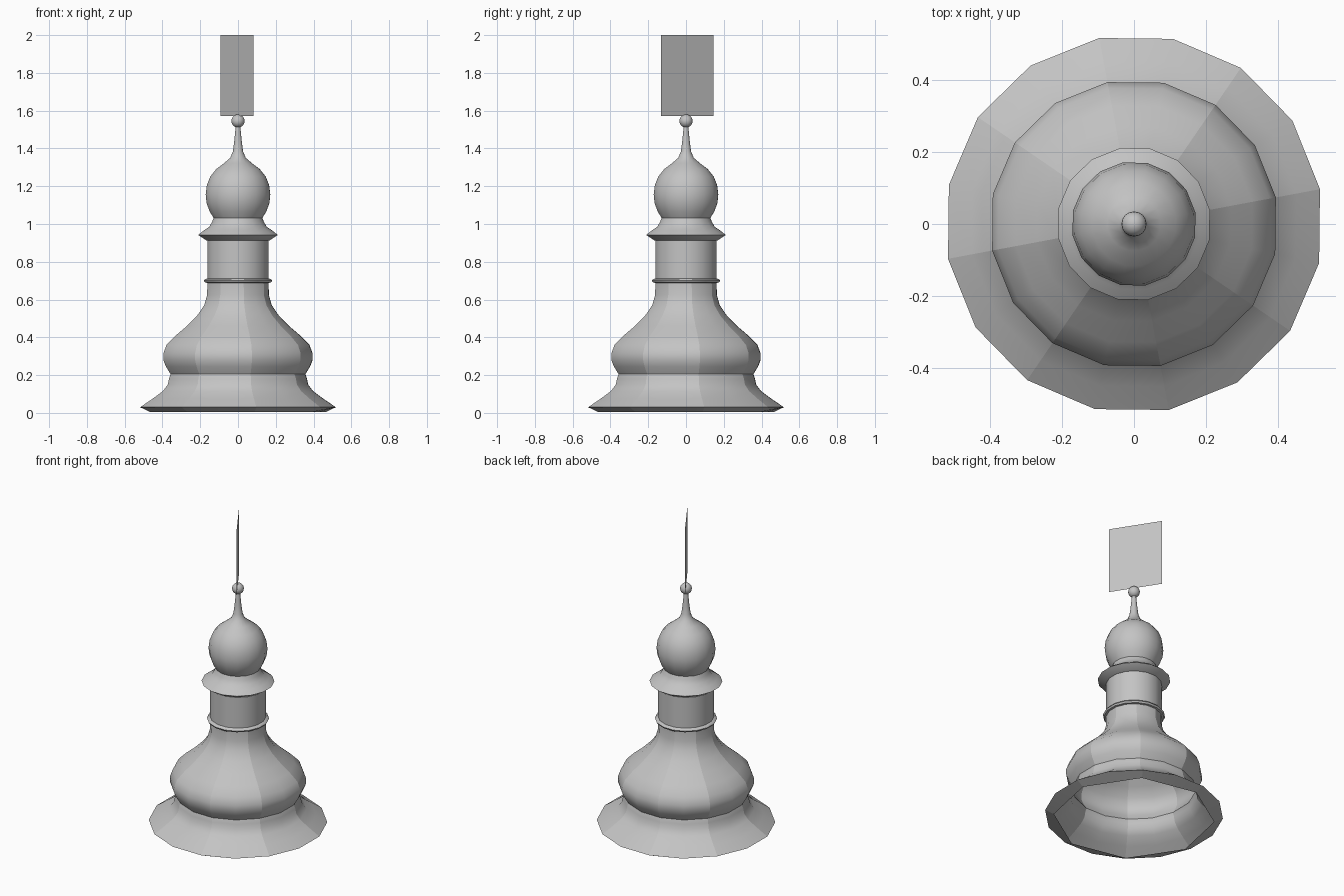
import bpy
import bmesh
from math import sin, cos, pi, radians

cube = bpy.data.objects.get("Cube")
if cube:
    bpy.data.objects.remove(cube, do_unlink=True)

SIDES = 16
TURN = radians(10.6)

grey = bpy.data.materials.new("plain_grey")
grey.use_nodes = True
grey.diffuse_color = (0.55, 0.55, 0.55, 1)
grey.node_tree.nodes["Principled BSDF"].inputs["Base Color"].default_value = grey.diffuse_color


def finish(name, bm, smooth=True):
    for face in bm.faces:
        face.smooth = smooth
    mesh = bpy.data.meshes.new(name)
    bm.to_mesh(mesh)
    bm.free()
    mesh.materials.append(grey)
    obj = bpy.data.objects.new(name, mesh)
    bpy.context.collection.objects.link(obj)
    return obj


def lathe(name, profile, panelled=False, octagon_base=False, crease=50):
    """Turn (radius, height) points; panelled marks every second meridian sharp."""
    bm = bmesh.new()
    rings = []
    for level, (r, z) in enumerate(profile):
        ring = []
        for i in range(SIDES):
            a = TURN + 2 * pi * i / SIDES
            flat = octagon_base and level == 0 and i % 2
            rad = r * cos(pi / 8) if flat else r
            ring.append(bm.verts.new((rad * cos(a), rad * sin(a), z)))
        rings.append(ring)
    for low, high in zip(rings, rings[1:]):
        for i in range(SIDES):
            j = (i + 1) % SIDES
            bm.faces.new((low[i], low[j], high[j], high[i]))
    bm.normal_update()
    for edge in bm.edges:
        if len(edge.link_faces) == 2 and edge.calc_face_angle() > radians(crease):
            edge.smooth = False
    if panelled:
        for low, high in zip(rings, rings[1:]):
            for i in range(0, SIDES, 2):
                bm.edges.get((low[i], high[i])).smooth = False
    return finish(name, bm)


# Bell-shaped roof, open below with an eight-sided mouth
lathe("bell_roof", [
    (.475, .005), (.527, .03), (.46, .075), (.405, .115), (.378, .15),
    (.372, .18), (.363, .205), (.388, .245), (.402, .28), (.402, .315),
    (.385, .36), (.335, .41), (.275, .46), (.22, .515), (.182, .57),
    (.166, .625), (.165, .70)], panelled=True, octagon_base=True)

# Lantern drum with a thin collar at its foot
lathe("drum_collar", [(.16, .688), (.178, .69), (.184, .70), (.178, .708), (.16, .712)])
lathe("lantern_drum", [(.165, .70), (.165, .92)])

# Flared cornice under the dome
lathe("cornice", [(.16, .912), (.172, .914), (.215, .942), (.185, .965),
                  (.155, .985), (.14, 1.01), (.13, 1.035)])

# Onion dome drawn out into a spire
lathe("onion_dome", [
    (.13, 1.03), (.152, 1.065), (.169, 1.11), (.174, 1.155), (.168, 1.205),
    (.15, 1.25), (.118, 1.29), (.075, 1.322), (.042, 1.35), (.027, 1.385),
    (.02, 1.44), (.012, 1.52)])

# Ball on the spire
bm = bmesh.new()
bmesh.ops.create_uvsphere(bm, u_segments=16, v_segments=10, radius=.035)
bmesh.ops.translate(bm, verts=bm.verts, vec=(0, 0, 1.545))
finish("spire_ball", bm)

# Flat vane standing on the ball
bm = bmesh.new()
corners = [(-.093, .145, 1.572), (.083, -.132, 1.572), (.083, -.132, 2), (-.093, .145, 2)]
bm.faces.new([bm.verts.new(c) for c in corners])
finish("vane", bm, smooth=False)
